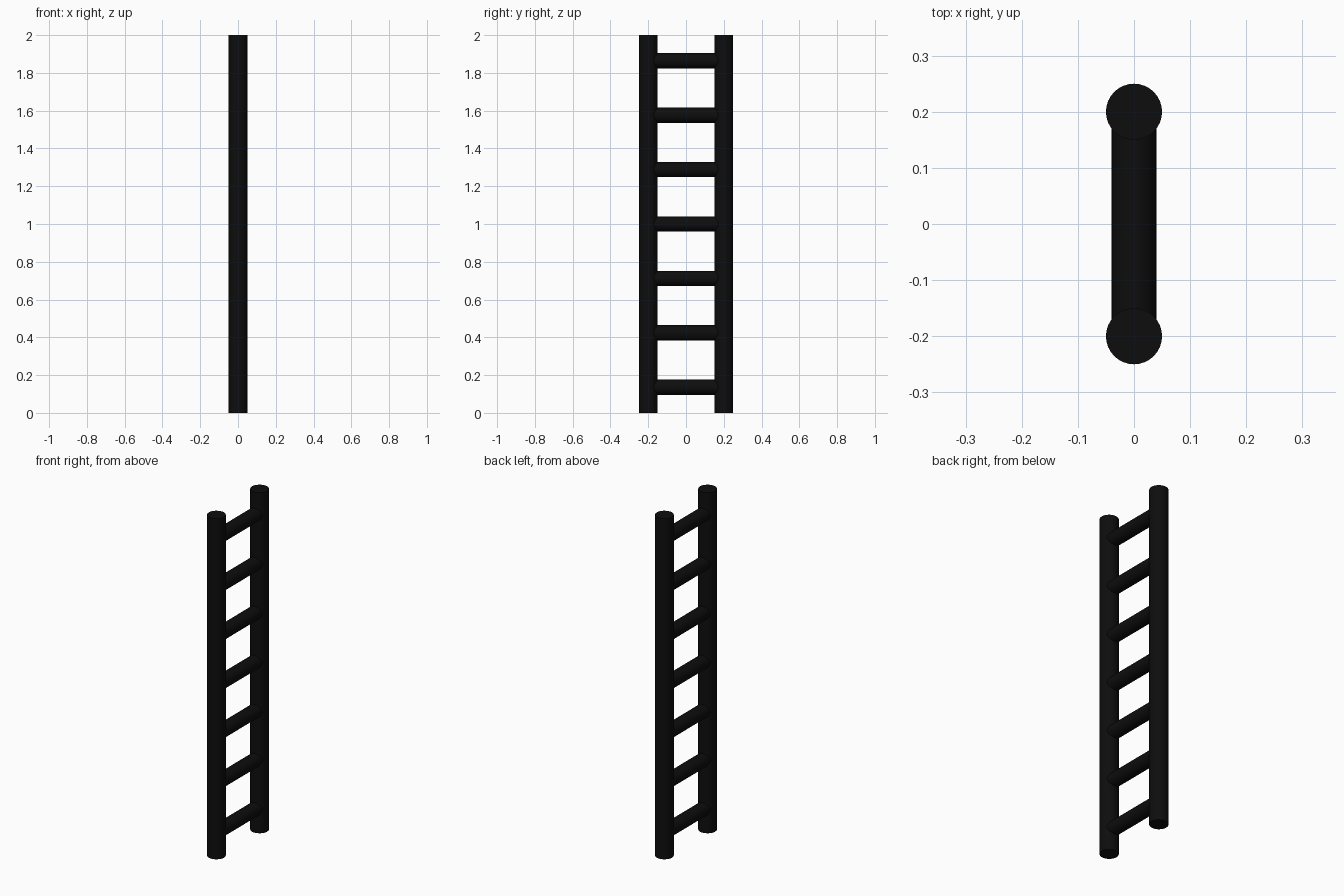
import bpy
from math import pi

if "Cube" in bpy.data.objects:
    bpy.data.objects.remove(bpy.data.objects["Cube"])

black = bpy.data.materials.new("black_paint")
black.diffuse_color = (0.004, 0.004, 0.004, 1)
black.use_nodes = True
black.node_tree.nodes["Principled BSDF"].inputs["Base Color"].default_value = black.diffuse_color


def bar(name, radius, length, location, rotation=(0, 0, 0)):
    bpy.ops.mesh.primitive_cylinder_add(vertices=32, radius=radius, depth=length,
                                        location=location, rotation=rotation)
    ob = bpy.context.object
    ob.name = name
    ob.data.materials.append(black)
    bpy.ops.object.shade_smooth_by_angle()
    return ob


# Two upright side rails
for side, y in (("front", -0.2), ("back", 0.2)):
    bar(f"{side}_rail", 0.05, 2.0, (0, y, 1))

# Seven evenly spaced rungs, running between the rail centres
for i in range(7):
    bar(f"rung_{i + 1}", 0.04, 0.4, (0, 0, 1 + (i - 3) * 0.288), (pi / 2, 0, 0))
